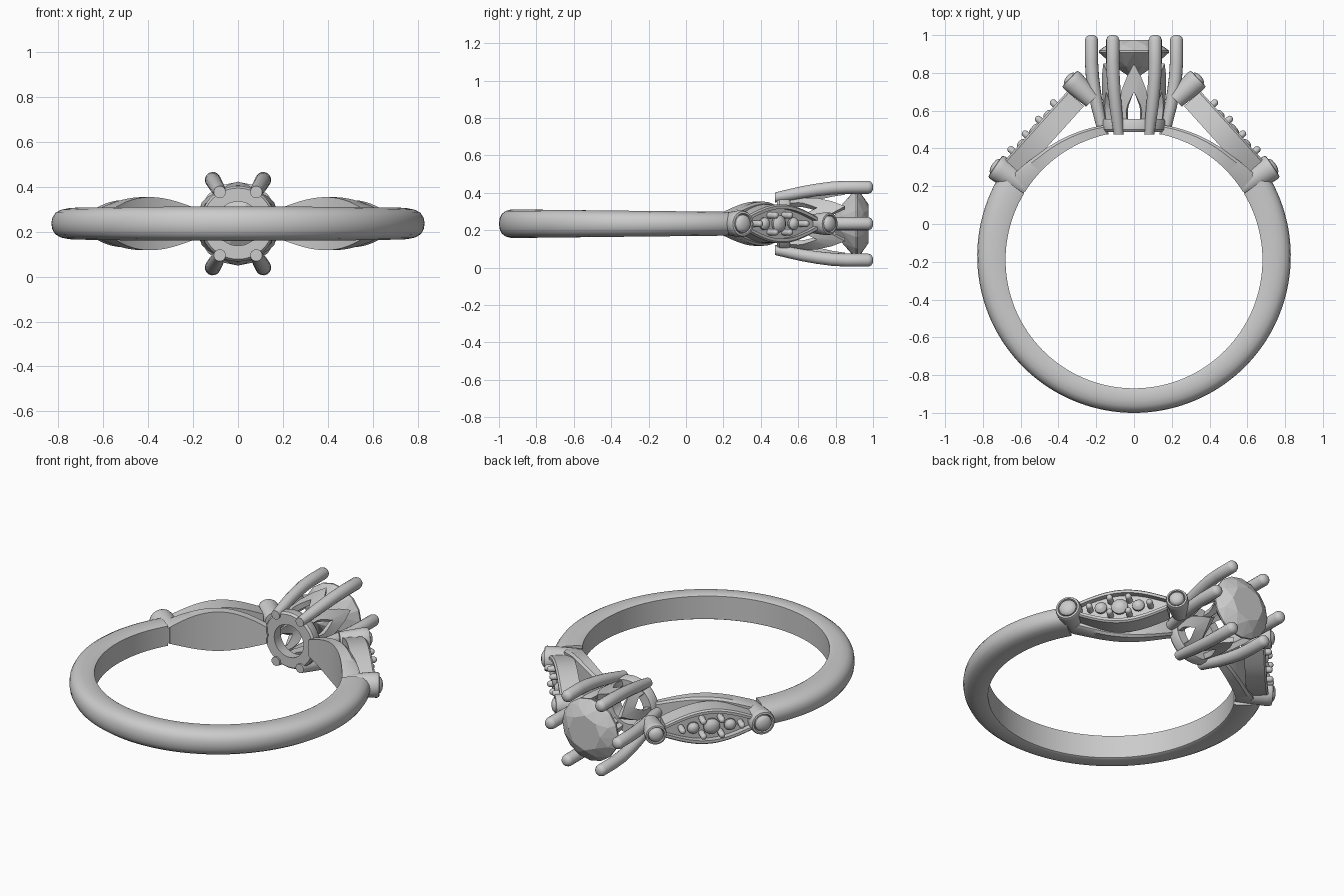
import bpy, bmesh
from math import sin, cos, pi, radians
from mathutils import Vector

if "Cube" in bpy.data.objects:
    bpy.data.objects.remove(bpy.data.objects["Cube"])

ZC = 0.235                      # mid height of the ring
IN_C, IN_R = -0.19, 0.68        # finger hole centre (y) and radius
OUT_C, OUT_R = -0.17, 0.83      # outer band centre (y) and radius


def finish(name, bm, smooth=35, mirror=False):
    bmesh.ops.recalc_face_normals(bm, faces=bm.faces)
    me = bpy.data.meshes.new(name)
    bm.to_mesh(me)
    bm.free()
    ob = bpy.data.objects.new(name, me)
    bpy.context.collection.objects.link(ob)
    if mirror:
        m = ob.modifiers.new("mirror", 'MIRROR')
        m.use_mirror_merge = False
    if smooth:
        bpy.ops.object.select_all(action='DESELECT')
        ob.select_set(True)
        bpy.context.view_layer.objects.active = ob
        bpy.ops.object.shade_smooth_by_angle(angle=radians(smooth))
    return ob


def loft(bm, sections, closed=False):
    """Skin a list of closed cross-sections, capping the ends."""
    rings = [[bm.verts.new(p) for p in s] for s in sections]
    n, k = len(rings), len(rings[0])
    for i in range(n if closed else n - 1):
        a, b = rings[i], rings[(i + 1) % n]
        for j in range(k):
            bm.faces.new((a[j], a[(j + 1) % k], b[(j + 1) % k], b[j]))
    if not closed:
        bm.faces.new(rings[0])
        bm.faces.new(rings[-1])


def lathe(bm, origin, axis, profile, seg=28, closed=False):
    """Turn (radius, height) pairs about an axis."""
    axis = Vector(axis).normalized()
    v = Vector((0, 0, 1))
    u = axis.cross(v)
    o = Vector(origin)
    loft(bm, [[o + axis * h + (u * cos(2 * pi * i / seg) + v * sin(2 * pi * i / seg)) * r
               for i in range(seg)] for r, h in profile], closed)


def polar(cy, r, a, z=0.0):
    return Vector((r * cos(a), cy + r * sin(a), ZC + z))


# Shank: flat inside, rounded outside, slightly wider at the bottom
prof = [(0, -.93), (.07, -1), (.5, -1), (.72, -.9), (.88, -.7), (.97, -.38), (1, 0)]
prof += [(u, -w) for u, w in prof[-2::-1]]
bm = bmesh.new()
secs = []
for i in range(97):
    a = radians(31 - 242 * i / 96)
    hw = 0.068 - 0.008 * sin(a)
    p, q = polar(IN_C, IN_R, a), polar(OUT_C, OUT_R, a)
    secs.append([p.lerp(q, u) + Vector((0, 0, w * hw)) for u, w in prof])
loft(bm, secs)
finish("shank", bm)

# Leaf-shaped lower arch running under each shoulder to the head
bm = bmesh.new()
secs = []
for i in range(33):
    t = i / 32
    a = radians(32 + 46 * t)
    th = 0.11 - 0.035 * min(t / 0.33, 1) - 0.025 * max(0, (t - 0.33) / 0.67)
    hw = 0.05 + 0.068 * sin(pi * t)
    secs.append([polar(IN_C, IN_R + d, a, z) for d, z in
                 ((0, -hw), (th * .8, -hw), (th, -hw + .012), (th, hw - .012), (th * .8, hw), (0, hw))])
loft(bm, secs)
finish("lower_arch", bm, mirror=True)

# Straight upper shoulder with a recessed leaf-shaped tray
A, B = Vector((.667, .355, ZC)), Vector((.376, .677, ZC))
N = Vector((.742, .67, 0))
bm = bmesh.new()
secs = []
for i in range(33):
    t = i / 32
    o = A.lerp(B, -0.08 + 1.16 * t)
    hw = 0.04 + 0.064 * sin(pi * t)
    iw = hw - 0.024
    secs.append([o + N * d + Vector((0, 0, z)) for d, z in
                 ((-.118, -hw), (-.01, -hw), (0, -hw + .008), (0, -iw), (-.035, -iw),
                  (-.035, iw), (0, iw), (0, hw - .008), (-.01, hw), (-.118, hw))])
loft(bm, secs)
finish("upper_shoulder", bm, mirror=True)

# Three small stones set in the tray
bm = bmesh.new()
for t, r in ((.23, .034), (.47, .046), (.71, .034)):
    lathe(bm, A.lerp(B, t), N, [(r * .6, -.04), (r, -.02), (r, -.008), (r * .6, .008), (r * .3, .012)], 16)
finish("accent_stones", bm, mirror=True)

# Bead prongs holding the small stones
bm = bmesh.new()
for t, z in ((.09, 0), (.35, .045), (.35, -.045), (.59, .045), (.59, -.045), (.86, 0)):
    lathe(bm, A.lerp(B, t) + Vector((0, 0, z)), N,
          [(.017, -.04), (.018, .018), (.014, .027), (.006, .032)], 12)
finish("bead_prongs", bm, mirror=True)

# Round bezel cups at both ends of each shoulder, with domed stones
cups = (("lower", (0, IN_C, ZC), (.829, .56, 0), .682, .885, .056, .071),
        ("upper", (.22, .655, ZC), (.72, .69, 0), 0, .165, .047, .061))
for name, org, ax, h0, h1, r0, r1 in cups:
    bm = bmesh.new()
    lathe(bm, org, ax, [(r0, h0), (r1, h1 - .035), (r1, h1 - .012), (r1 * .93, h1),
                        (r1 * .78, h1 + .002), (r1 * .7, h1 - .015)])
    finish(name + "_bezel", bm, mirror=True)
    bm = bmesh.new()
    r = r1 * .68
    lathe(bm, org, ax, [(r, h1 - .02), (r, h1), (r * .85, h1 + .01),
                        (r * .55, h1 + .017), (r * .2, h1 + .02)])
    finish(name + "_bezel_stone", bm, mirror=True)

# Base ring of the head
HEAD, UP = (0, 0, ZC), (0, 1, 0)
bm = bmesh.new()
lathe(bm, HEAD, UP, [(.098, .487), (.158, .487), (.168, .5), (.168, .545), (.16, .557), (.105, .557)],
      48, closed=True)
finish("head_base_ring", bm)

# Six flared claws
bm = bmesh.new()
path = [(.475, .162, .027), (.55, .178, .031), (.62, .194, .033), (.70, .209, .034), (.78, .220, .035),
        (.86, .225, .035), (.975, .225, .035), (.99, .225, .029), (.998, .225, .017), (1.0, .225, .006)]
for k in range(6):
    a = k * pi / 3
    out, side = Vector((cos(a), 0, sin(a))), Vector((-sin(a), 0, cos(a)))
    secs = []
    for y, R, r in path:
        c = Vector((0, y, ZC)) + out * R
        secs.append([c + (out * cos(j * pi / 8) + side * sin(j * pi / 8)) * r for j in range(16)])
    loft(bm, secs)
finish("claws", bm)

# Pointed arches of the basket between the claws
bm = bmesh.new()
outer = [(-28, .53), (-28, .62), (-24, .70), (-12, .78), (0, .85)]
inner = [(-15, .53), (-15, .60), (-12, .63), (-6, .665), (0, .70)]
outer += [(-a, y) for a, y in outer[-2::-1]]
inner += [(-a, y) for a, y in inner[-2::-1]]
for k in range(6):
    mid = 30 + 60 * k

    def pt(ay, inset):
        a = radians(mid + ay[0])
        r = .152 + (ay[1] - .53) * .11 - inset
        return Vector((r * cos(a), ay[1], ZC + r * sin(a)))
    loft(bm, [[pt(o, 0), pt(i, 0), pt(i, .032), pt(o, .032)] for o, i in zip(outer, inner)])
finish("basket_arches", bm)

# Faceted centre stone
bm = bmesh.new()
for r, y, n, off in ((.105, .975, 8, 0), (.152, .948, 8, .5), (.186, .918, 16, 0),
                     (.186, .908, 16, 0), (.112, .835, 8, .5), (.004, .765, 4, 0)):
    for j in range(n):
        a = 2 * pi * (j + off) / n
        bm.verts.new((r * cos(a), y, ZC + r * sin(a)))
bmesh.ops.convex_hull(bm, input=bm.verts)
bmesh.ops.dissolve_limit(bm, angle_limit=.01, verts=bm.verts, edges=bm.edges)
finish("centre_stone", bm, smooth=0)
